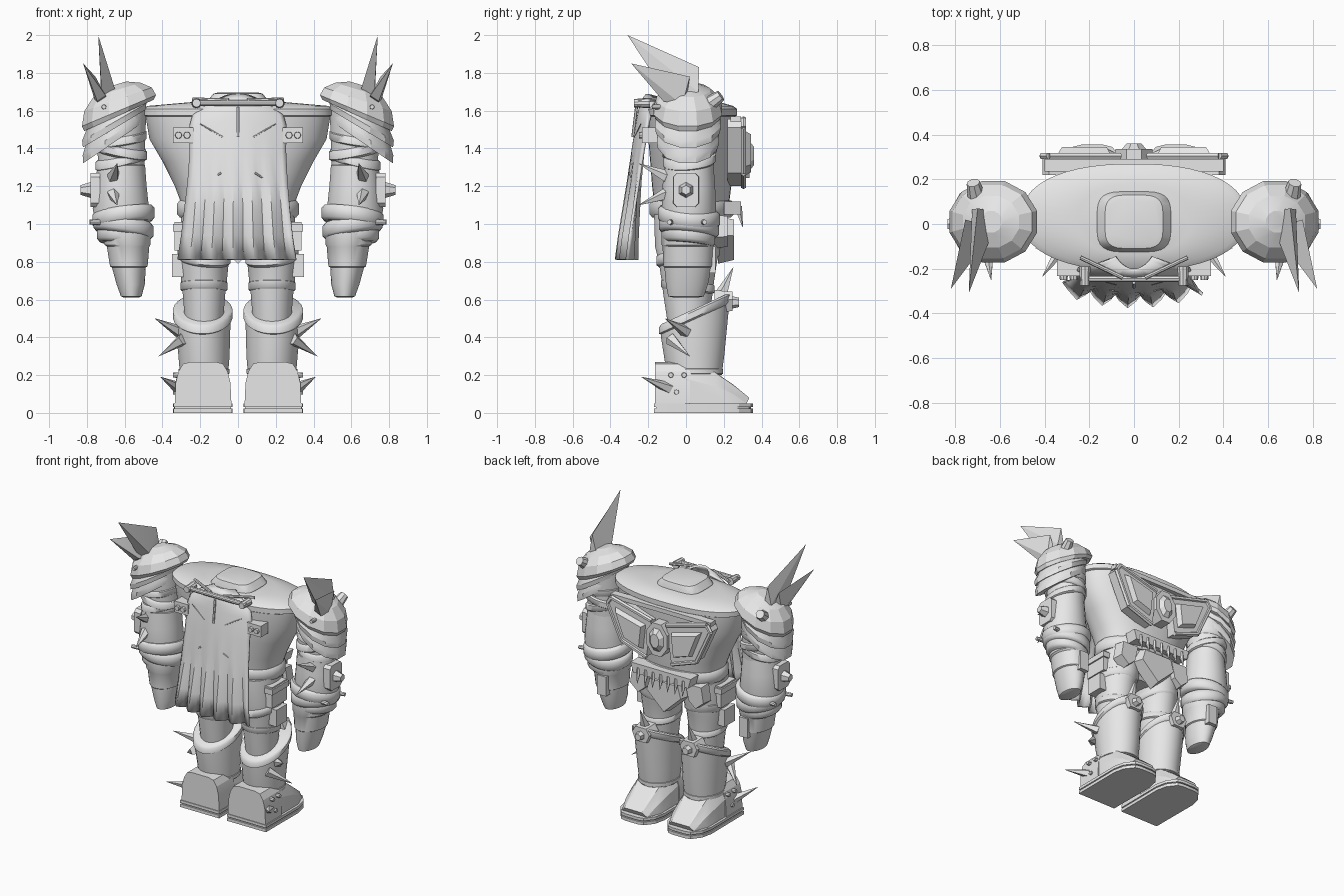
import bpy, bmesh, math
from mathutils import Vector

mat = bpy.data.materials.new("plain_grey")
mat.diffuse_color = (0.8, 0.8, 0.8, 1)


def finish(name, bm, mirror=False, angle=30):
    bmesh.ops.recalc_face_normals(bm, faces=bm.faces)
    me = bpy.data.meshes.new(name)
    bm.to_mesh(me)
    bm.free()
    me.materials.append(mat)
    ob = bpy.data.objects.new(name, me)
    bpy.context.collection.objects.link(ob)
    bpy.ops.object.select_all(action='DESELECT')
    ob.select_set(True)
    bpy.context.view_layer.objects.active = ob
    bpy.ops.object.shade_smooth_by_angle(angle=math.radians(angle))
    if mirror:
        m = ob.modifiers.new("mirror", 'MIRROR')
        m.use_mirror_merge = False
    return ob


def loft(name, rings, mirror=False, n=28, power=2.0, angle=30):
    """Stack of rings: (cx, cy, z, rx, ry, slope in x, slope in y)."""
    bm = bmesh.new()
    loops = []
    for r in rings:
        cx, cy, z, rx, ry, sx, sy = (tuple(r) + (0, 0))[:7]
        loop = []
        for i in range(n):
            a = 2 * math.pi * (i + 0.5) / n
            c, s = math.cos(a), math.sin(a)
            dx = math.copysign(abs(c) ** (2 / power), c) * rx
            dy = math.copysign(abs(s) ** (2 / power), s) * ry
            loop.append(bm.verts.new((cx + dx, cy + dy, z + sx * dx + sy * dy)))
        loops.append(loop)
    for a, b in zip(loops, loops[1:]):
        for i in range(n):
            j = (i + 1) % n
            bm.faces.new((a[i], a[j], b[j], b[i]))
    bm.faces.new(loops[0])
    bm.faces.new(loops[-1])
    return finish(name, bm, mirror, angle)


def hull(name, pts, mirror=False):
    bm = bmesh.new()
    vs = [bm.verts.new(p) for p in pts]
    r = bmesh.ops.convex_hull(bm, input=vs)
    junk = {v for v in r["geom_interior"] + r["geom_unused"] if isinstance(v, bmesh.types.BMVert)}
    bmesh.ops.delete(bm, geom=list(junk), context='VERTS')
    return finish(name, bm, mirror, 15)


def plate(name, outline, y0, y1, mirror=False, shrink=1.0):
    """Plate in the xz plane, its far face scaled by shrink."""
    mx = sum(p[0] for p in outline) / len(outline)
    mz = sum(p[1] for p in outline) / len(outline)
    far = [(mx + (x - mx) * shrink, y1, mz + (z - mz) * shrink) for x, z in outline]
    return hull(name, [(x, y0, z) for x, z in outline] + far, mirror)


def box(name, x0, x1, y0, y1, z0, z1, mirror=False):
    return plate(name, [(x0, z0), (x1, z0), (x1, z1), (x0, z1)], y0, y1, mirror)


def peg(name, a, b, r1, r2, n=8, mirror=False):
    """Spike, bolt or bar from a to b."""
    a, b = Vector(a), Vector(b)
    d = b - a
    bm = bmesh.new()
    bmesh.ops.create_cone(bm, cap_ends=True, segments=n, radius1=r1, radius2=r2, depth=d.length)
    q = d.to_track_quat('Z', 'Y').to_matrix().to_4x4()
    q.translation = (a + b) / 2
    bm.transform(q)
    return finish(name, bm, mirror)


def band(name, cx, cy, z, rx, ry, h, sx=0, sy=0, mirror=True):
    """Rounded wrap around a limb."""
    k = 0.015
    return loft(name, [(cx, cy, z - h, rx - k, ry - k, sx, sy), (cx, cy, z - h * .6, rx, ry, sx, sy),
                       (cx, cy, z + h * .6, rx, ry, sx, sy), (cx, cy, z + h, rx - k, ry - k, sx, sy)], mirror, angle=50)


# torso, rim and neck stump
loft("torso", [(0, .03, 1.03, .29, .19), (0, .03, 1.12, .305, .20), (0, .03, 1.2, .335, .21),
               (0, .03, 1.33, .40, .22), (0, .03, 1.45, .47, .23), (0, .03, 1.57, .49, .235)], n=48, power=2.3)
loft("torso_rim", [(0, .03, 1.565, .48, .225), (0, .03, 1.575, .505, .24), (0, .03, 1.61, .505, .24),
                   (0, .03, 1.625, .48, .22), (0, .02, 1.645, .25, .16)], n=48, power=2.3, angle=40)
loft("neck_stump", [(0, .01, 1.62, .17, .14), (0, .01, 1.65, .165, .135), (0, .01, 1.69, .13, .12),
                    (0, .01, 1.695, .11, .10)], power=4)

# waist: belt, hips, tooth row and front shield
band("belt", 0, .03, 1.08, .325, .225, .045, mirror=False)
loft("hips", [(0, .01, .86, .2, .12), (0, .02, .93, .28, .17), (0, .03, 1.06, .30, .19)], power=2.6)
plate("belt_plate", [(-.24, 1.12), (.24, 1.12), (.22, 1.05), (-.22, 1.05)], .2, .29)
for i in range(7):
    x = -.18 + .06 * i
    peg("belt_tooth", (x, .275, 1.09), (x, .30, .985), .022, .002, 5)
plate("front_shield", [(-.13, 1.04), (.13, 1.04), (.16, .94), (.06, .86), (0, .79), (-.06, .86), (-.16, .94)],
      .17, .255, shrink=.85)
plate("hip_flap", [(.14, 1.05), (.28, 1.05), (.30, .93), (.23, .87), (.17, .92)], .14, .22, True, .9)
box("hip_pouch", .28, .335, -.09, .08, .86, 1.01, True)
box("thigh_pouch", .28, .35, -.06, .06, .72, .84, True)
box("pouch_flap", .28, .345, -.10, .09, .96, 1.0, True)

# chest emblem: winged frame with a cut gem
wing = [(.06, 1.47), (.38, 1.555), (.41, 1.51), (.30, 1.27), (.10, 1.20)]
plate("wing_frame", wing, .22, .31, True)
inner = [(.10, 1.435), (.35, 1.50), (.27, 1.30), (.12, 1.25)]
plate("wing_panel", inner, .30, .345, True, .8)
for a, b in zip(wing, wing[1:]):
    peg("wing_edge", (a[0], .305, a[1]), (b[0], .305, b[1]), .016, .016, 6, True)
octagon = [(.09 * math.cos(math.pi * (i + .5) / 4), 1.36 + .125 * math.sin(math.pi * (i + .5) / 4)) for i in range(8)]
plate("gem_setting", octagon, .24, .335)
plate("gem", [(x * .72, 1.36 + (z - 1.36) * .75) for x, z in octagon], .33, .36, False, .55)
box("chest_strap", -.40, .40, .235, .29, 1.54, 1.57)

# cape: widening, sagging sheet with pleats toward the hem
rows = [(1.68, .08, -.20), (1.65, .15, -.225), (1.59, .235, -.24), (1.54, .25, -.25), (1.38, .25, -.275),
        (1.22, .26, -.295), (1.08, .275, -.31), (.94, .29, -.325), (.81, .31, -.335)]
bm = bmesh.new()
grid = []
for z, w, y in rows:
    fold = max(0, (1.3 - z) / .5) * .028
    grid.append([])
    for i in range(23):
        u = i / 11 - 1
        wave = (abs((i % 4) - 2) - 1) * fold
        grid[-1].append(bm.verts.new((u * w, y + .055 * u * u + wave, z - .02 * u * u * (z > 1.5))))
for a, b in zip(grid, grid[1:]):
    for i in range(22):
        bm.faces.new((a[i], a[i + 1], b[i + 1], b[i]))
cape = finish("cape", bm)
cape.modifiers.new("thickness", 'SOLIDIFY').thickness = -.015
peg("cape_seam", (0, -.262, 1.62), (0, -.282, 1.46), .008, .008, 6)
peg("cape_crease", (.08, -.268, 1.46), (.20, -.240, 1.53), .006, .002, 6, True)
peg("cape_fold", (.09, -.298, 1.27), (.20, -.272, 1.20), .006, .002, 6, True)

# cape bar, its bosses and the bolted side plates
peg("cape_bar", (-.24, -.245, 1.64), (.24, -.245, 1.64), .016, .016, 10)
peg("bar_boss", (.22, -.19, 1.64), (.22, -.275, 1.64), .027, .022, 10, True)
peg("collar_rod", (.05, -.24, 1.655), (.24, -.15, 1.66), .01, .01, 8, True)
box("bolted_plate", .235, .345, -.232, -.15, 1.43, 1.51, True)
for x in (.27, .315):
    peg("plate_bolt", (x, -.22, 1.47), (x, -.25, 1.47), .02, .017, 8, True)

# arms
loft("upper_arm", [(.615, .02, 1.25, .12, .125), (.62, .02, 1.45, .13, .135), (.62, .02, 1.6, .135, .14),
                   (.62, .02, 1.66, .10, .10)], True)
loft("forearm", [(.615, .015, .98, .135, .13), (.62, .015, 1.08, .15, .145), (.62, .015, 1.2, .137, .14),
                 (.618, .015, 1.31, .127, .132), (.618, .015, 1.32, .11, .115)], True)
for z, r, s in ((1.45, .137, -.15), (1.39, .14, .2), (1.34, .135, -.25)):
    band("arm_wrap", .62, .02, z, r, r + .005, .03, s, .1)
for z, r, s in ((1.04, .165, -.12), (.985, .16, .15), (.935, .14, .1)):
    band("wrist_wrap", .607, .015, z, r, r, .042, s, -.1)
loft("hand_stump", [(.565, 0, .61, .04, .06), (.565, 0, .617, .055, .095), (.568, .005, .68, .075, .112),
                    (.578, .01, .77, .09, .125), (.578, .01, .775, .1, .13), (.582, .01, .88, .113, .135),
                    (.585, .01, .89, .122, .14), (.59, .01, .96, .13, .14)], True)
box("thumb", .53, .60, .11, .155, .74, .88, True)
hull("elbow_plate", [(x, y * s, 1.18 + dz) for x, s in ((.73, 1), (.782, .95)) for y, dz in
                     ((-.07, -.07), (-.05, -.09), (.05, -.09), (.07, -.07), (.07, .07), (.05, .09), (-.05, .09), (-.07, .07))], True)
peg("elbow_boss", (.77, 0, 1.18), (.835, 0, 1.18), .045, .025, 6, True)
for z, tip in ((1.25, 1.32), (1.16, 1.10)):
    peg("arm_spike", (.66, -.10, z), (.64, -.25, tip), .035, .001, 5, True)
for y in (-.08, .09):
    peg("wrist_stud", (.73, y, 1.01), (.785, y * 1.1, 1.01), .016, .013, 8, True)

# layered shoulder pads
loft("shoulder_layer_low", [(.66, .01, 1.43, .165, .165, -.68), (.66, .01, 1.47, .168, .17, -.66),
                            (.65, .01, 1.56, .14, .14, -.5)], True, 12)
loft("shoulder_layer_mid", [(.655, .01, 1.505, .172, .175, -.6), (.655, .01, 1.54, .176, .18, -.58),
                            (.65, .01, 1.63, .13, .14, -.5)], True, 12)
loft("shoulder_dome", [(.63, .01, 1.575, .19, .175, -.45), (.63, .01, 1.60, .203, .188, -.42),
                       (.635, .01, 1.66, .185, .17, -.35), (.64, .01, 1.71, .13, .12, -.3),
                       (.64, .01, 1.74, .05, .05, -.3)], True, 12, angle=18)
peg("shoulder_bolt", (.70, .10, 1.62), (.72, .185, 1.68), .045, .03, 8, True)
peg("shoulder_rivet", (.71, -.12, 1.62), (.71, -.18, 1.62), .014, .012, 8, True)

# blade horns
hull("large_horn", [(.74, -.31, 2.0), (.70, .07, 1.83), (.67, .065, 1.70), (.725, .065, 1.70),
                    (.65, -.08, 1.71), (.72, -.08, 1.65)], True)
hull("small_horn", [(.82, -.29, 1.85), (.755, .02, 1.78), (.69, .0, 1.64), (.75, -.02, 1.63),
                    (.70, -.13, 1.68), (.745, -.12, 1.65)], True)

# legs
loft("thigh", [(.18, .01, .46, .10, .105), (.18, .01, .62, .112, .13), (.18, .01, .70, .122, .14),
               (.18, .01, .80, .132, .155), (.17, .01, .88, .145, .175), (.16, .01, 1.05, .14, .18)], True)
band("thigh_wrap", .18, .01, .83, .142, .168, .035, .1, .15)
band("knee_wrap", .18, .01, .67, .124, .142, .03, 0, -.1)
loft("shin_guard", [(.18, .045, .2, .128, .145), (.18, .045, .3, .136, .16, 0, .1),
                    (.185, .045, .45, .145, .178, 0, .3), (.185, .048, .53, .148, .186, 0, .46),
                    (.185, .05, .535, .115, .15, 0, .46)], True)
band("shin_collar", .187, .05, .525, .158, .195, .028, 0, .46)
band("ankle_ring", .18, .045, .22, .135, .152, .02)
plate("knee_plate", [(.11, .60), (.14, .65), (.24, .65), (.27, .60), (.24, .53), (.14, .53)], .15, .245, True, .85)
peg("knee_bolt", (.19, .22, .585), (.19, .28, .585), .038, .025, 6, True)
peg("knee_spike", (.19, .19, .63), (.19, .25, .77), .035, .001, 5, True)

# leg spikes
for base, tip in (((.31, .0, .43), (.44, -.11, .50)), ((.29, -.08, .39), (.42, .02, .30)),
                  ((.31, -.09, .13), (.41, -.235, .19))):
    peg("leg_spike", base, tip, .034, .001, 5, True)

# boots: heel block, sloping toe, layered sole
plate("heel_block", [(.035, .05), (.335, .05), (.33, .16), (.315, .22), (.29, .26), (.25, .27), (.12, .27),
                     (.08, .26), (.055, .22), (.04, .16)], -.165, .02, True)
hull("boot_toe", [(.187 + s * w, y, z) for s in (-1, 1) for w, y, z in
                  ((.14, .0, .05), (.14, .0, .18), (.11, .0, .255), (.14, .22, .05), (.135, .16, .14), (.09, .14, .225),
                   (.12, .25, .10), (.06, .25, .15), (.10, .32, .05), (.07, .335, .08))], True)
for z0, z1, k in ((0, .022, 1), (.02, .032, .96), (.03, .05, 1)):
    hull("boot_sole", [(.187 + s * w * k, .09 + (y - .09) * k, z) for s in (-1, 1) for z in (z0, z1) for w, y in
                       ((.155, -.17), (.157, .20), (.14, .28), (.09, .345), (.05, .355))], True)
for y, z in ((-.08, .20), (-.01, .20), (-.05, .11)):
    peg("boot_stud", (.30, y, z), (.345, y, z), .016, .013, 8, True)
